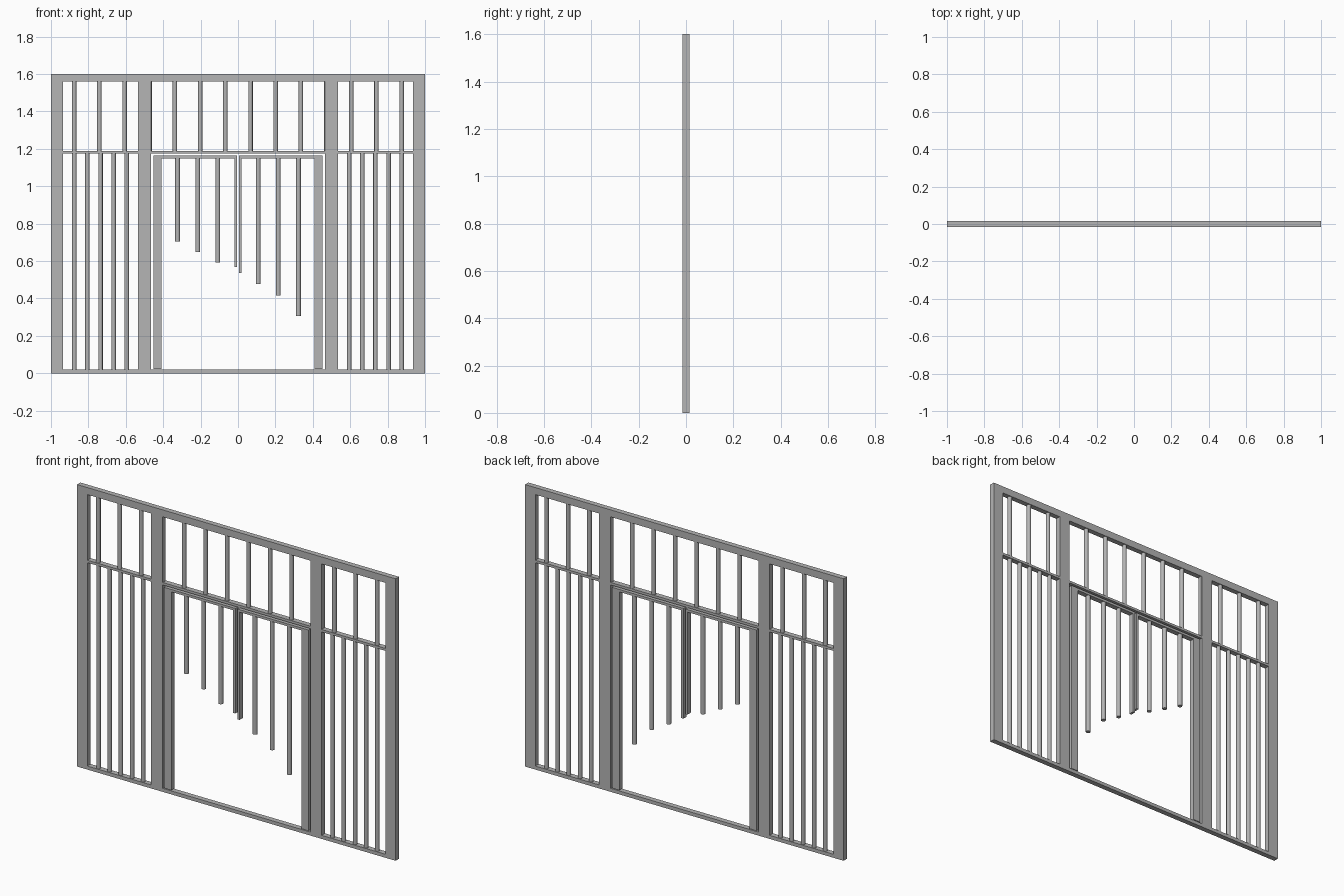
import bpy, bmesh, math
from mathutils import Matrix

if "Cube" in bpy.data.objects:
    bpy.data.objects.remove(bpy.data.objects["Cube"])

metal = bpy.data.materials.new("grey_metal")
metal.diffuse_color = (0.46, 0.46, 0.46, 1)
metal.use_nodes = True
metal.node_tree.nodes["Principled BSDF"].inputs["Base Color"].default_value = metal.diffuse_color


def finish(name, bm):
    me = bpy.data.meshes.new(name)
    bm.to_mesh(me)
    bm.free()
    me.materials.append(metal)
    ob = bpy.data.objects.new(name, me)
    bpy.context.collection.objects.link(ob)
    return ob


def boxes(name, items, d=0.03):
    """One object made of boxes given as (x0, x1, z0, z1)."""
    bm = bmesh.new()
    for x0, x1, z0, z1 in items:
        r = bmesh.ops.create_cube(bm, size=1)
        for v in r["verts"]:
            v.co = ((x0 + x1) / 2 + v.co.x * (x1 - x0), v.co.y * d,
                    (z0 + z1) / 2 + v.co.z * (z1 - z0))
    return finish(name, bm)


def rods(name, items, dia):
    """One object made of upright round rods given as (x, z0, z1)."""
    bm = bmesh.new()
    for x, z0, z1 in items:
        bmesh.ops.create_cone(bm, cap_ends=True, segments=16, radius1=dia / 2,
                              radius2=dia / 2, depth=z1 - z0,
                              matrix=Matrix.Translation((x, 0, (z0 + z1) / 2)))
    for f in bm.faces:
        f.smooth = abs(f.normal.z) < 0.5
    for e in bm.edges:
        e.smooth = e.calc_face_angle(0) < math.radians(40)
    return finish(name, bm)


# outer frame
boxes("outer_frame", [(-1, -0.935, 0, 1.6), (0.935, 1, 0, 1.6),
                      (-0.935, 0.935, 1.56, 1.6), (-0.935, 0.935, 0, 0.02)])
# door posts
boxes("door_posts", [(s * 0.5 - 0.035, s * 0.5 + 0.035, 0.02, 1.56) for s in (-1, 1)])
# transom rail between the stiles
boxes("middle_rail", [(-0.935, 0.935, 1.174, 1.188)])
# upper bars
rods("upper_bars", [(-0.876 + i * 0.1347, 1.188, 1.56) for i in range(14)], 0.024)
# side panel bars
rods("side_bars", [(s * (0.595 + i * 0.07), 0.02, 1.174)
                   for s in (-1, 1) for i in range(5)], 0.024)
# door leaves: hinge stile, top rail, meeting stile
boxes("left_door_frame", [(-0.453, -0.408, 0.024, 1.163), (-0.408, -0.006, 1.149, 1.163),
                          (-0.02, -0.006, 0.567, 1.149)])
boxes("right_door_frame", [(0.408, 0.453, 0.024, 1.163), (0.006, 0.408, 1.149, 1.163),
                           (0.006, 0.02, 0.537, 1.149)])
# hanging door bars with stepped ends
ends = [(-0.323, 0.705), (-0.215, 0.648), (-0.108, 0.592),
        (0.108, 0.477), (0.215, 0.417), (0.323, 0.305)]
rods("door_bars", [(x, z, 1.149) for x, z in ends], 0.026)
